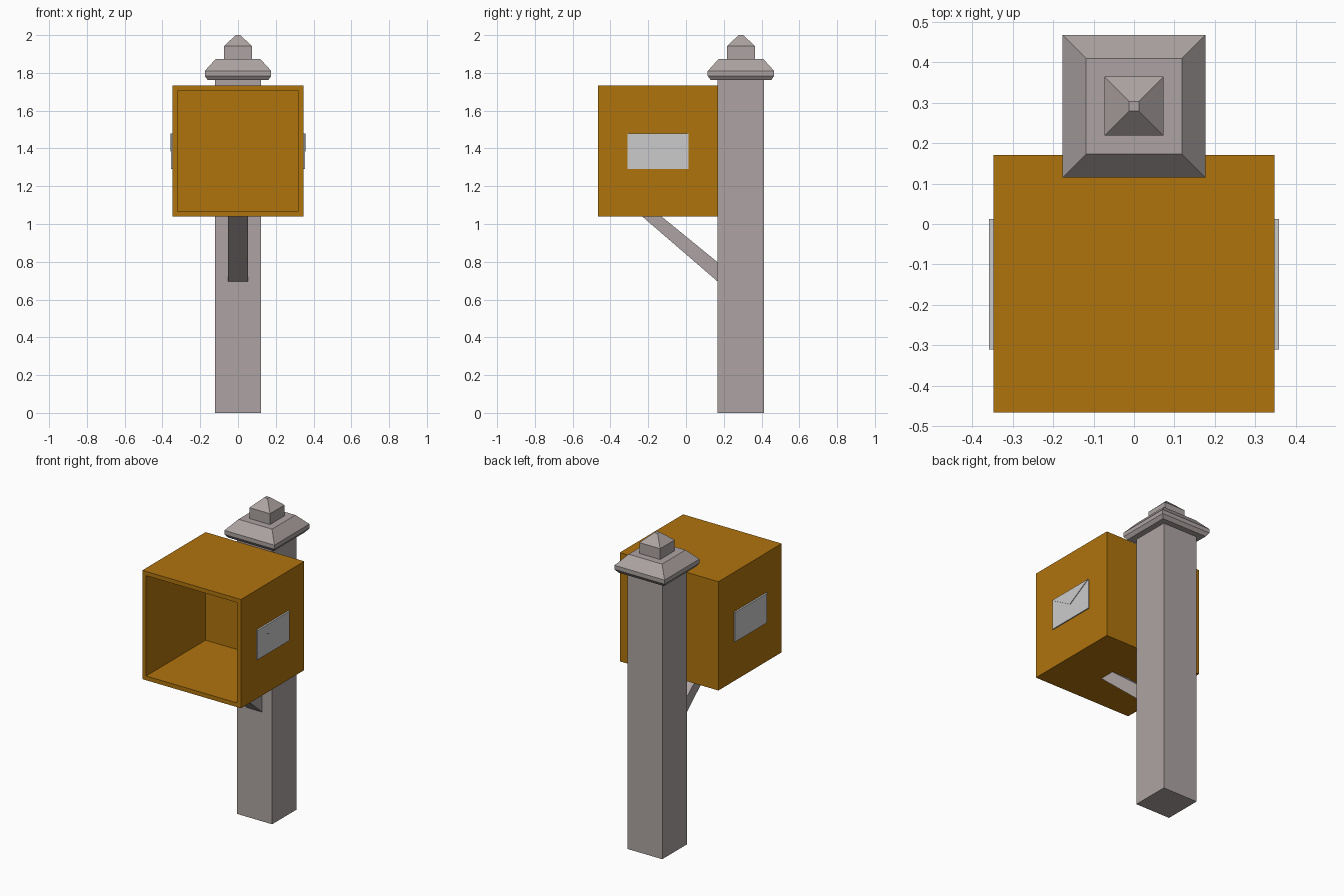
import bpy, bmesh

if "Cube" in bpy.data.objects:
    bpy.data.objects.remove(bpy.data.objects["Cube"])

POST_Y = 0.291


def material(name, rgb):
    m = bpy.data.materials.new(name)
    m.diffuse_color = (*rgb, 1)
    m.use_nodes = True
    m.node_tree.nodes["Principled BSDF"].inputs["Base Color"].default_value = m.diffuse_color
    return m


orange = material("orange_paint", (0.434, 0.174, 0.004))
stone = material("warm_grey", (0.42, 0.37, 0.366))


def finish(name, bm, mat=None):
    bmesh.ops.recalc_face_normals(bm, faces=bm.faces)
    mesh = bpy.data.meshes.new(name)
    bm.to_mesh(mesh)
    bm.free()
    obj = bpy.data.objects.new(name, mesh)
    bpy.context.collection.objects.link(obj)
    if mat:
        mesh.materials.append(mat)
    return obj


def square_stack(name, rings, mat):
    """Stack of square rings (half width, z), capped at both ends."""
    bm = bmesh.new()
    loops = [[bm.verts.new((sx * h, POST_Y + sy * h, z))
              for sx, sy in ((-1, -1), (1, -1), (1, 1), (-1, 1))] for h, z in rings]
    for a, b in zip(loops, loops[1:]):
        for i in range(4):
            j = (i + 1) % 4
            bm.faces.new((a[i], a[j], b[j], b[i]))
    bm.faces.new(loops[0][::-1])
    bm.faces.new(loops[-1])
    return finish(name, bm, mat)


def side_prism(name, profile, x0, x1, mat=None):
    """Extrude a (y, z) profile from x0 to x1."""
    bm = bmesh.new()
    face = bm.faces.new([bm.verts.new((x0, y, z)) for y, z in profile])
    ext = bmesh.ops.extrude_face_region(bm, geom=[face])
    moved = [v for v in ext["geom"] if isinstance(v, bmesh.types.BMVert)]
    bmesh.ops.translate(bm, verts=moved, vec=(x1 - x0, 0, 0))
    return finish(name, bm, mat)


# Post, flared cap and pointed finial
square_stack("post", [(0.123, 0), (0.123, 1.765)], stone)
square_stack("post_cap", [(0.16, 1.762), (0.176, 1.784), (0.176, 1.81), (0.118, 1.874)], stone)
square_stack("finial", [(0.073, 1.874), (0.073, 1.943), (0.012, 2.0)], stone)

# Diagonal brace under the box
side_prism("brace", [(0.168, 0.695), (0.168, 0.797), (-0.13, 1.04), (-0.232, 1.04)],
           -0.052, 0.052, stone)

# Box, hollow and open at the front
bm = bmesh.new()
bmesh.ops.create_cube(bm, size=1)
bmesh.ops.scale(bm, verts=bm.verts, vec=(0.694, 0.636, 0.692))
bmesh.ops.translate(bm, verts=bm.verts, vec=(0, -0.148, 1.386))
front = min(bm.faces, key=lambda f: f.calc_center_median().y)
bmesh.ops.inset_individual(bm, faces=[front], thickness=0.038)
inner = bmesh.ops.extrude_discrete_faces(bm, faces=[front])["faces"][0]
bmesh.ops.translate(bm, verts=inner.verts, vec=(0, 0.597, 0))
finish("mail_box", bm, orange)

# Envelope emblem on each side: thin body with a raised flap
for side, s in (("right", 1), ("left", -1)):
    side_prism(side + "_envelope", [(-0.31, 1.29), (0.012, 1.29), (0.012, 1.48), (-0.31, 1.48)],
               s * 0.345, s * 0.354)
    side_prism(side + "_envelope_flap", [(-0.31, 1.48), (-0.149, 1.385), (0.012, 1.48)],
               s * 0.345, s * 0.358)
